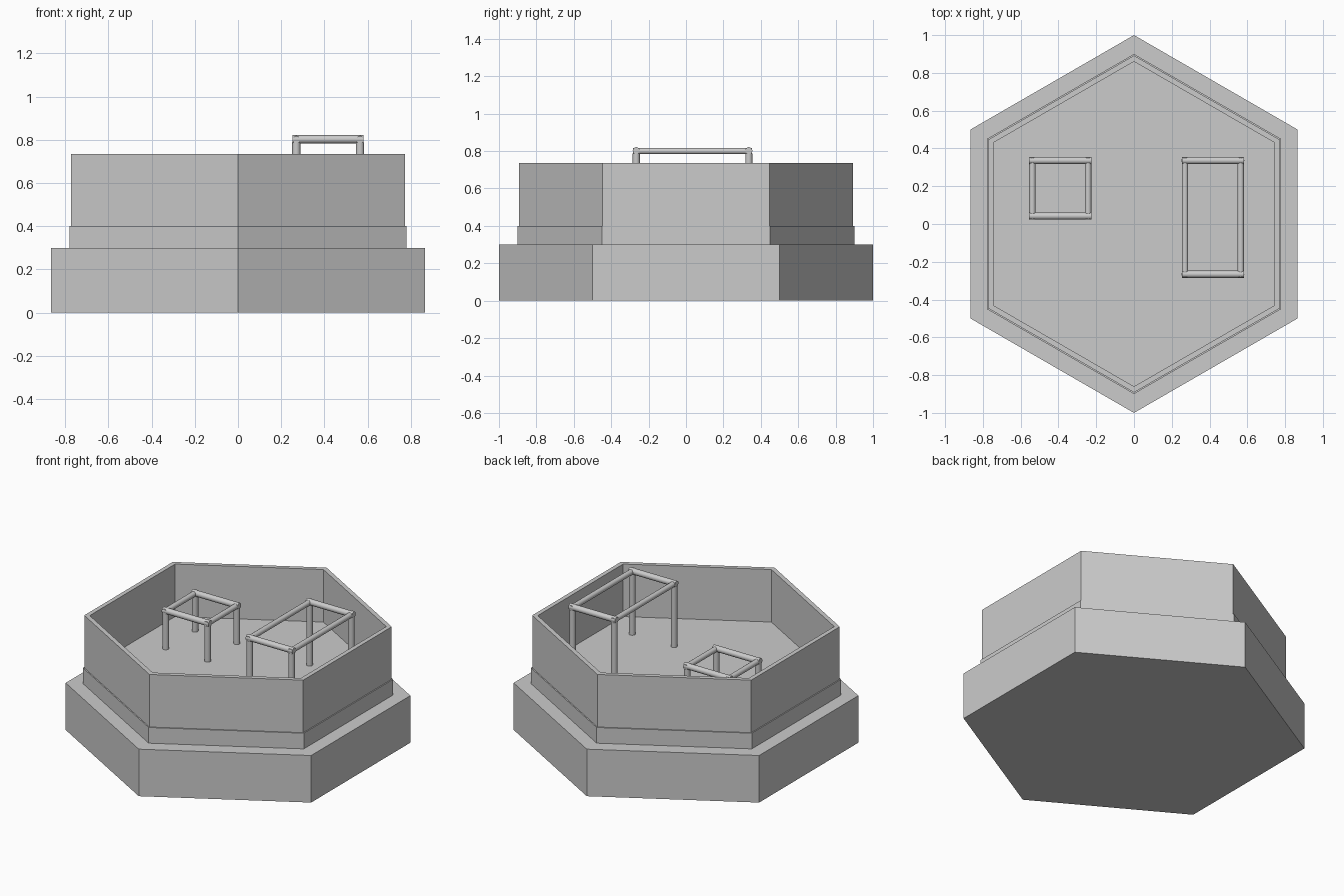
import bpy, bmesh
from math import pi, sin, cos
from mathutils import Vector

if "Cube" in bpy.data.objects:
    bpy.data.objects.remove(bpy.data.objects["Cube"])


def mesh_object(name, bm):
    bmesh.ops.recalc_face_normals(bm, faces=bm.faces[:])
    me = bpy.data.meshes.new(name)
    bm.to_mesh(me)
    bm.free()
    ob = bpy.data.objects.new(name, me)
    bpy.context.collection.objects.link(ob)
    return ob


def hex_ring(bm, r, z):
    return [bm.verts.new((r * sin(i * pi / 3), r * cos(i * pi / 3), z)) for i in range(6)]


def hex_lathe(name, profile, closed=False):
    """Sweep an (r, z) profile around six sides; cap it or close the loop."""
    bm = bmesh.new()
    rings = [hex_ring(bm, r, z) for r, z in profile]
    pairs = list(zip(rings, rings[1:]))
    if closed:
        pairs.append((rings[-1], rings[0]))
    else:
        bm.faces.new(rings[0])
        bm.faces.new(rings[-1])
    for a, b in pairs:
        for i in range(6):
            j = (i + 1) % 6
            bm.faces.new((a[i], a[j], b[j], b[i]))
    return mesh_object(name, bm)


def rod(name, a, b, r):
    a, b = Vector(a), Vector(b)
    d = b - a
    bpy.ops.mesh.primitive_cylinder_add(vertices=16, radius=r, depth=d.length,
                                        location=(a + b) / 2)
    ob = bpy.context.object
    ob.rotation_euler = d.to_track_quat('Z', 'Y').to_euler()
    ob.name = name
    bpy.ops.object.shade_smooth_by_angle(angle=pi / 5)


def frame(name, x0, x1, y0, y1, z):
    # four legs, then a rectangle of rails
    for x in (x0, x1):
        for y in (y0, y1):
            rod(name + "_leg", (x, y, FLOOR), (x, y, z - 0.012), 0.019)
    for y in (y0, y1):
        rod(name + "_cross_rail", (x0 - 0.017, y, z + 0.002), (x1 + 0.017, y, z + 0.002), 0.019)
    for x in (x0, x1):
        rod(name + "_side_rail", (x, y0 - 0.017, z), (x, y1 + 0.017, z), 0.017)


FLOOR = 0.4

# stepped hexagonal base
hex_lathe("base", [(1, 0), (1, 0.3), (0.9, 0.3), (0.9, FLOOR)])
# thin surrounding wall
hex_lathe("wall", [(0.892, FLOOR), (0.892, 0.735), (0.86, 0.735), (0.86, FLOOR)], closed=True)
# pipe frames standing on the floor
frame("low_frame", -0.538, -0.243, 0.042, 0.336, 0.64)
frame("tall_frame", 0.27, 0.565, -0.266, 0.336, 0.80)
